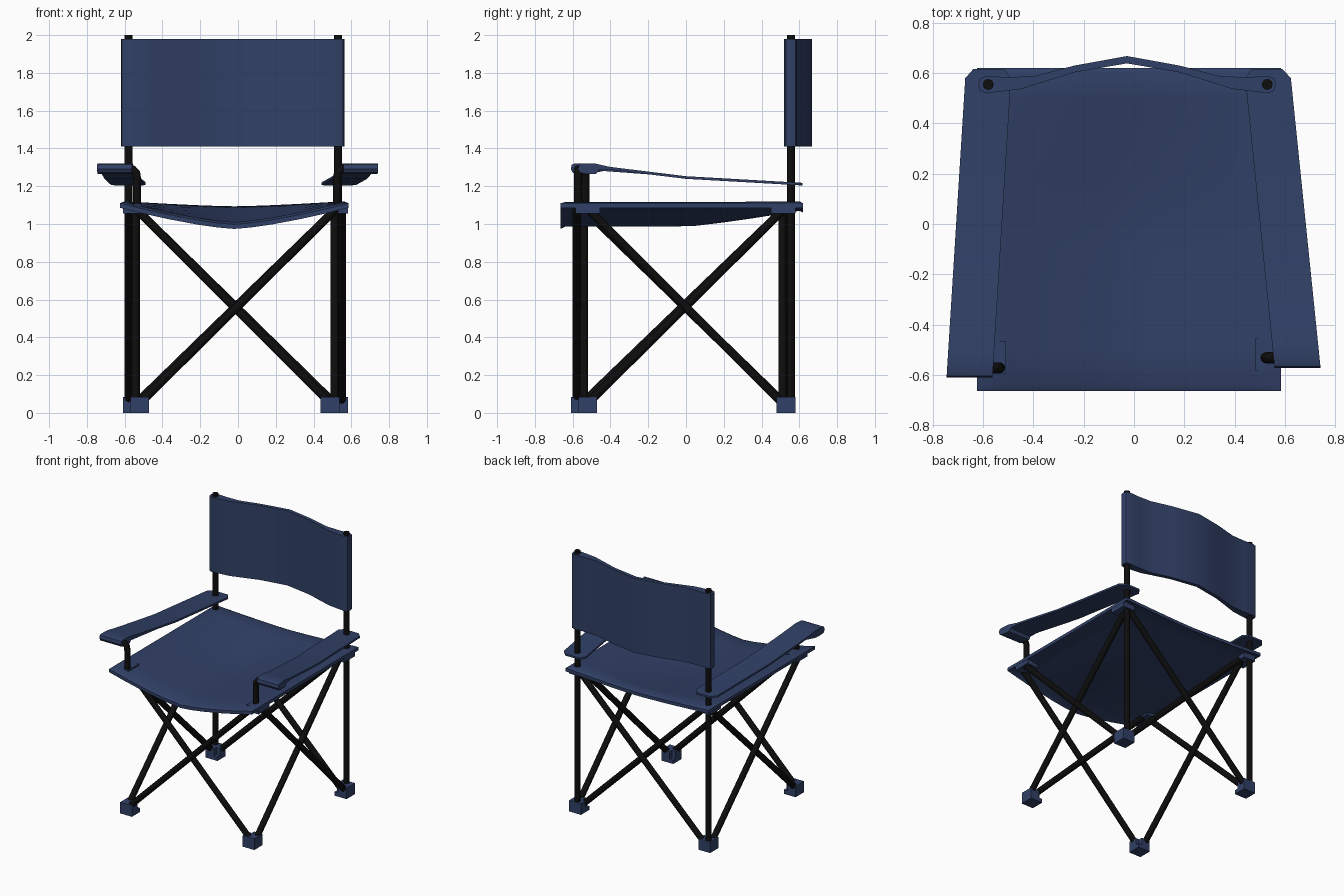
import bpy, bmesh, math
from mathutils import Vector

if "Cube" in bpy.data.objects:
    bpy.data.objects.remove(bpy.data.objects["Cube"])


def material(name, rgb):
    m = bpy.data.materials.new(name)
    m.diffuse_color = (*rgb, 1)
    m.use_nodes = True
    m.node_tree.nodes["Principled BSDF"].inputs["Base Color"].default_value = m.diffuse_color
    return m


NAVY = material("navy fabric", (0.030, 0.051, 0.133))
BLACK = material("black tube", (0.004, 0.004, 0.004))


def finish(name, bm, mat, angle=35):
    bmesh.ops.recalc_face_normals(bm, faces=bm.faces)
    me = bpy.data.meshes.new(name)
    bm.to_mesh(me)
    bm.free()
    me.materials.append(mat)
    ob = bpy.data.objects.new(name, me)
    bpy.context.collection.objects.link(ob)
    bpy.context.view_layer.objects.active = ob
    ob.select_set(True)
    bpy.ops.object.shade_smooth_by_angle(angle=math.radians(angle))
    ob.select_set(False)
    return ob


def tube(name, pts, r=0.022, sides=12):
    """Round tube swept along a path of points."""
    bm = bmesh.new()
    pts = [Vector(p) for p in pts]
    rings = []
    for i, p in enumerate(pts):
        d = (pts[min(i + 1, len(pts) - 1)] - pts[max(i - 1, 0)]).normalized()
        u = d.cross(Vector((0, 1, 0.01))).normalized()
        v = d.cross(u)
        rings.append([bm.verts.new(p + r * (math.cos(a) * u + math.sin(a) * v))
                      for a in (2 * math.pi * k / sides for k in range(sides))])
    for a, b in zip(rings, rings[1:]):
        for k in range(sides):
            n = (k + 1) % sides
            bm.faces.new((a[k], a[n], b[n], b[k]))
    bm.faces.new(rings[0])
    bm.faces.new(rings[-1])
    return finish(name, bm, BLACK)


def boxes(name, spans):
    """Several boxes in one object, each (x0, x1, y0, y1, z0, z1)."""
    bm = bmesh.new()
    for x0, x1, y0, y1, z0, z1 in spans:
        for v in bmesh.ops.create_cube(bm, size=1)["verts"]:
            v.co = ((x0 + x1) / 2 + v.co.x * (x1 - x0),
                    (y0 + y1) / 2 + v.co.y * (y1 - y0),
                    (z0 + z1) / 2 + v.co.z * (z1 - z0))
    return finish(name, bm, NAVY)


def prism(name, lower, upper):
    """Solid between two matching closed outlines."""
    bm = bmesh.new()
    a = [bm.verts.new(p) for p in lower]
    b = [bm.verts.new(p) for p in upper]
    n = len(a)
    for i in range(n):
        j = (i + 1) % n
        bm.faces.new((a[i], a[j], b[j], b[i]))
    bm.faces.new(a)
    bm.faces.new(b)
    bmesh.ops.triangulate(bm, faces=[f for f in bm.faces if len(f.verts) > 4])
    return finish(name, bm, NAVY)


# Crossed legs on all four sides
LO, HI = 0.05, 1.08
tube("front_leg_a", [(-0.52, -0.578, LO), (0.52, -0.578, HI)])
tube("front_leg_b", [(0.49, -0.54, LO), (-0.54, -0.54, HI)])
tube("back_leg_a", [(-0.54, 0.55, LO), (0.52, 0.55, HI)])
tube("back_leg_b", [(0.51, 0.512, LO), (-0.54, 0.512, HI)])
tube("left_leg_a", [(-0.542, -0.55, LO), (-0.542, 0.52, HI)])
tube("left_leg_b", [(-0.58, 0.52, LO), (-0.58, -0.54, HI)])
tube("right_leg_a", [(0.512, -0.52, LO), (0.512, 0.52, HI)])
tube("right_leg_b", [(0.55, 0.51, LO), (0.55, -0.52, HI)])

# Back poles
for side, x in (("left", -0.58), ("right", 0.53)):
    tube(side + "_back_pole", [(x, 0.555, 0.03), (x, 0.555, 2.0)], 0.0215)

# Feet: corner brackets with a low floor, open towards the middle
for name, x, y in (("front_left", -0.52, -0.56), ("front_right", 0.487, -0.52),
                   ("back_left", -0.56, 0.53), ("back_right", 0.532, 0.53)):
    sx, sy = math.copysign(1, x), math.copysign(1, y)
    h, t = 0.05, 0.035
    xs = sorted((x + sx * h, x + sx * (h - 2 * t)))
    ys = sorted((y + sy * h, y + sy * (h - 2 * t)))
    boxes(name + "_foot", [(x - h, x + h, y - h, y + h, 0, 0.03),
                           (xs[0], xs[1], y - h, y + h, 0, 0.085),
                           (x - h, x + h, ys[0], ys[1], 0, 0.085)])

# Joints under the seat corners
for name, x, y in (("front_left", -0.56, -0.53), ("front_right", 0.533, -0.52),
                   ("back_left", -0.56, 0.515), ("back_right", 0.533, 0.515)):
    boxes(name + "_joint", [(x - 0.05, x + 0.05, y - 0.065, y + 0.065, 1.055, 1.105)])

# Sagging seat
xs = [-0.625, -0.6, -0.5, -0.37, -0.22, -0.11, -0.02, 0.07, 0.18, 0.33, 0.46, 0.56, 0.585]
ys = [-0.665, -0.64, -0.5, -0.3, -0.1, 0.05, 0.2, 0.35, 0.5, 0.6, 0.62]


def seat_z(x, y):
    t = min(1, abs(x + 0.02) / 0.605)
    k = min(1, max(0, (y - 0.0) / 0.62))
    sag = 0.112 - 0.087 * k ** 1.2
    lip = 0.012 if y in (ys[0], ys[-1]) or x in (xs[0], xs[-1]) else 0
    return 1.122 - sag * (1 - t ** 1.4) - lip


bm = bmesh.new()
layers = [[[bm.verts.new((x, y, seat_z(x, y) - dz)) for y in ys] for x in xs]
          for dz in (0, 0.024)]
for g in layers:
    for i in range(len(xs) - 1):
        for j in range(len(ys) - 1):
            bm.faces.new((g[i][j], g[i + 1][j], g[i + 1][j + 1], g[i][j + 1]))
bmesh.ops.bridge_loops(bm, edges=[e for e in bm.edges if e.is_boundary])
finish("seat", bm, NAVY)

# Backrest: curved fabric sleeve wrapped round the poles (half outline, mirrored)
half = [(0, 0.668), (0.21, 0.63), (0.37, 0.588), (0.47, 0.584), (0.56, 0.588),
        (0.585, 0.58), (0.592, 0.555), (0.585, 0.53), (0.56, 0.52),
        (0.42, 0.537), (0.21, 0.603), (0, 0.639)]
outline = half + [(-x, y) for x, y in half[-2:0:-1]]
prism("backrest", [(x - 0.028, y, 1.41) for x, y in outline],
      [(x - 0.028, y, 1.98) for x, y in outline])

# Armrests: side profile rolled round the front tube, wider outwards at the front
roll = [(-0.49, 1.264), (-0.515, 1.264), (-0.575, 1.266), (-0.60, 1.272), (-0.61, 1.29),
        (-0.605, 1.314), (-0.59, 1.32), (-0.52, 1.32)]
strip = [(-0.40, 1.302), (-0.2, 1.277), (0, 1.253), (0.3, 1.236), (0.58, 1.22), (0.617, 1.218)]
under = [(y, z - 0.014) for y, z in reversed(strip)]


def armrest(name, inner, outer, dy):
    prof = [(y + dy, z) for y, z in roll[1:]] + strip + under + [(-0.50 + dy, 1.285)]

    def side(edge, other):
        pts = []
        for y, z in prof:
            t = (y + 0.6) / 1.2
            x = edge[0] + (edge[1] - edge[0]) * t
            if y > 0.6:  # cut back corners
                x += 0.03 * math.copysign(1, other[1] - edge[1])
            pts.append((x, y, z))
        return pts
    prism(name, side(inner, outer), side(outer, inner))


armrest("left_armrest", (-0.562, -0.488), (-0.745, -0.67), 0)
armrest("right_armrest", (0.562, 0.44), (0.745, 0.622), 0.038)

# Bent tubes carrying the armrests
for side, s, x, y in (("left", -1, 0.535, -0.572), ("right", 1, 0.525, -0.532)):
    tube(side + "_arm_post", [(s * x, y, 1.06), (s * x, y, 1.24), (s * (x + 0.004), y, 1.27),
                              (s * (x + 0.02), y, 1.287), (s * (x + 0.045), y, 1.293),
                              (s * 0.73, y, 1.293)])
